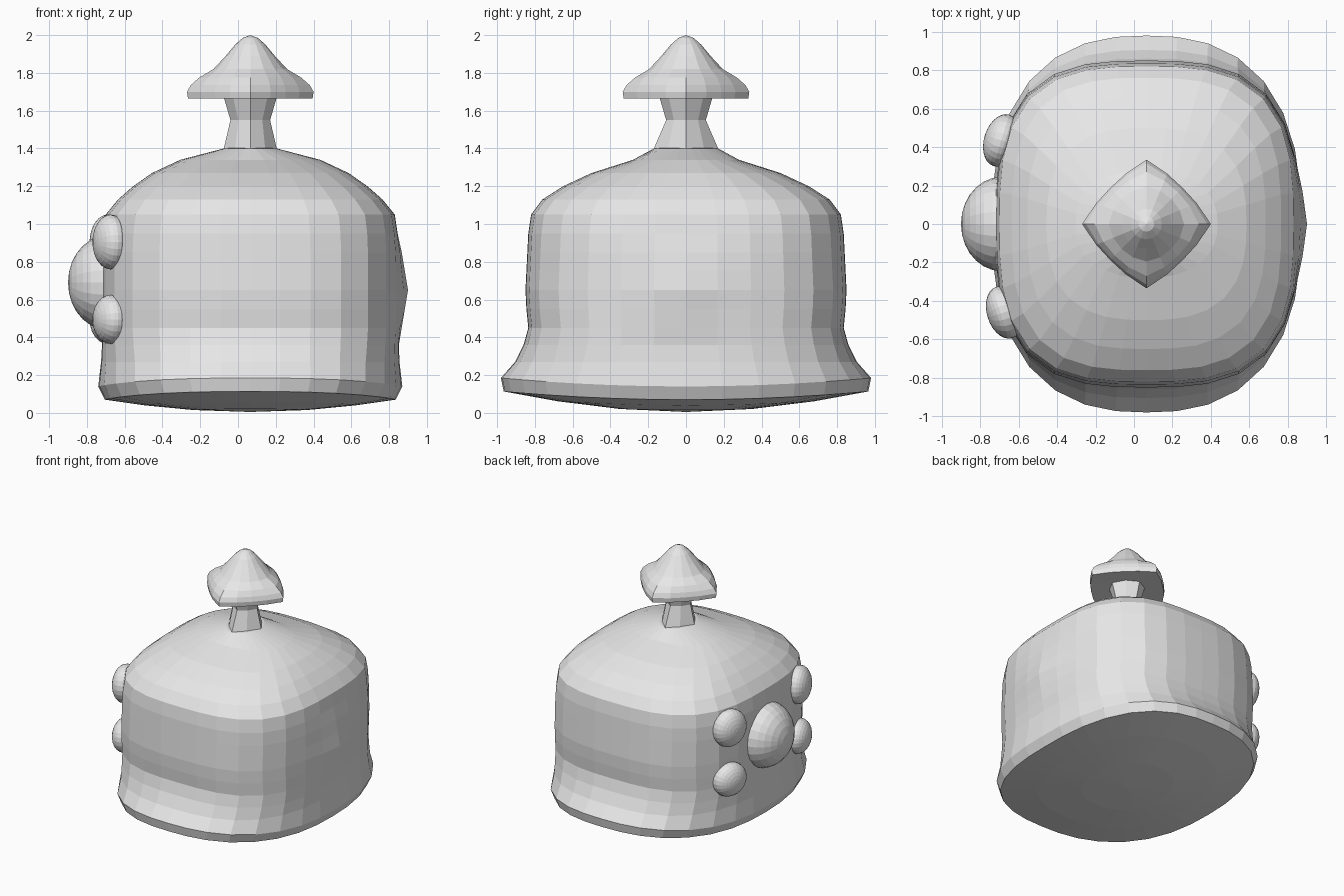
import bpy, bmesh, math
from mathutils import Matrix

if "Cube" in bpy.data.objects:
    bpy.data.objects.remove(bpy.data.objects["Cube"])

CX = 0.065  # axis of body, neck and cap

grey = bpy.data.materials.new("plain grey")
grey.diffuse_color = (0.8, 0.8, 0.8, 1)
grey.use_nodes = True
grey.node_tree.nodes["Principled BSDF"].inputs["Base Color"].default_value = grey.diffuse_color


def finish(name, bm):
    bmesh.ops.recalc_face_normals(bm, faces=bm.faces)
    me = bpy.data.meshes.new(name)
    bm.to_mesh(me)
    bm.free()
    me.materials.append(grey)
    ob = bpy.data.objects.new(name, me)
    bpy.context.collection.objects.link(ob)
    return ob


def loft(name, rings, sides, bottom, top, shape=lambda x, y, z: (x, y, z)):
    """Skin superellipse rings (z, half x, half y, exponent); close with end points."""
    bm = bmesh.new()
    loops = []
    for z, hx, hy, n in rings:
        loop = []
        for i in range(sides):
            a = 2 * math.pi * i / sides
            c, s = math.cos(a), math.sin(a)
            r = (abs(c) ** n + abs(s) ** n) ** (-1 / n)
            x, y, zz = shape(hx * r * c, hy * r * s, z)
            loop.append(bm.verts.new((CX + x, y, zz)))
        loops.append(loop)
    for a, b in zip(loops, loops[1:]):
        for i in range(sides):
            j = (i + 1) % sides
            bm.faces.new((a[i], a[j], b[j], b[i]))
    for loop, z in ((loops[0], bottom), (loops[-1], top)):
        tip = bm.verts.new((CX, 0, z))
        for i in range(sides):
            bm.faces.new((loop[i], loop[(i + 1) % sides], tip))
    return finish(name, bm)


def body_shape(x, y, z):
    # lift the rim towards the front and back
    if z < 0.2:
        z += 0.045 * (y / 0.98) ** 2
    # shallow pointed bulge on the right side
    if x > 0.4:
        x += 0.05 * max(0, 1 - abs(z - 0.65) / 0.3) * max(0, 1 - abs(y) / 0.4)
    return x, y, z


# Body with flared rim and rounded top
body = [
    (0.015, 0.30, 0.35, 2.3), (0.04, 0.56, 0.68, 2.4), (0.07, 0.77, 0.965, 2.5),
    (0.14, 0.805, 0.98, 2.5), (0.27, 0.79, 0.905, 2.7), (0.36, 0.785, 0.86, 2.9),
    (0.45, 0.785, 0.835, 3), (0.55, 0.785, 0.845, 3), (0.65, 0.785, 0.85, 3),
    (0.75, 0.785, 0.845, 3), (0.85, 0.785, 0.84, 3), (0.95, 0.78, 0.835, 3),
    (1.05, 0.765, 0.82, 3), (1.13, 0.70, 0.76, 3), (1.20, 0.62, 0.65, 2.9),
    (1.27, 0.52, 0.50, 2.7), (1.34, 0.37, 0.28, 2.3), (1.40, 0.14, 0.17, 1.6),
]
loft("body", body, 32, 0.005, 1.41, body_shape)

# Faceted neck
loft("neck", [(1.36, 0.15, 0.185, 1.2), (1.40, 0.14, 0.17, 1.2),
              (1.55, 0.105, 0.105, 1.4), (1.67, 0.14, 0.14, 1.6)], 8, 1.36, 1.68)

# Cap with diamond brim, turning round at the tip
cap = [
    (1.67, 0.14, 0.14, 1.6), (1.665, 0.33, 0.33, 1.2), (1.70, 0.335, 0.335, 1.2),
    (1.735, 0.315, 0.315, 1.25), (1.775, 0.27, 0.27, 1.4), (1.82, 0.195, 0.195, 1.7),
    (1.89, 0.13, 0.13, 2), (1.95, 0.08, 0.08, 2), (1.985, 0.04, 0.04, 2),
]
loft("cap", cap, 16, 1.68, 2.0)


# Round knobs on the left side
def knob(name, x, y, z, rx, ry, rz, turn=0):
    bm = bmesh.new()
    bmesh.ops.create_uvsphere(bm, u_segments=24, v_segments=14, radius=1)
    m = (Matrix.Translation((x, y, z)) @ Matrix.Rotation(turn, 4, 'Z')
         @ Matrix.Diagonal((rx, ry, rz, 1)) @ Matrix.Rotation(math.pi / 2, 4, 'Y'))
    bmesh.ops.transform(bm, matrix=m, verts=bm.verts)
    finish(name, bm)


knob("large_knob", -0.69, 0, 0.69, 0.21, 0.245, 0.25)
for side, y, x in (("front", -0.46, -0.675), ("back", 0.435, -0.69)):
    for level, z, rz in (("upper", 0.905, 0.145), ("lower", 0.495, 0.13)):
        knob(f"{side}_{level}_knob", x, y, z, 0.09, 0.14, rz, -0.3 if y > 0 else 0.3)
